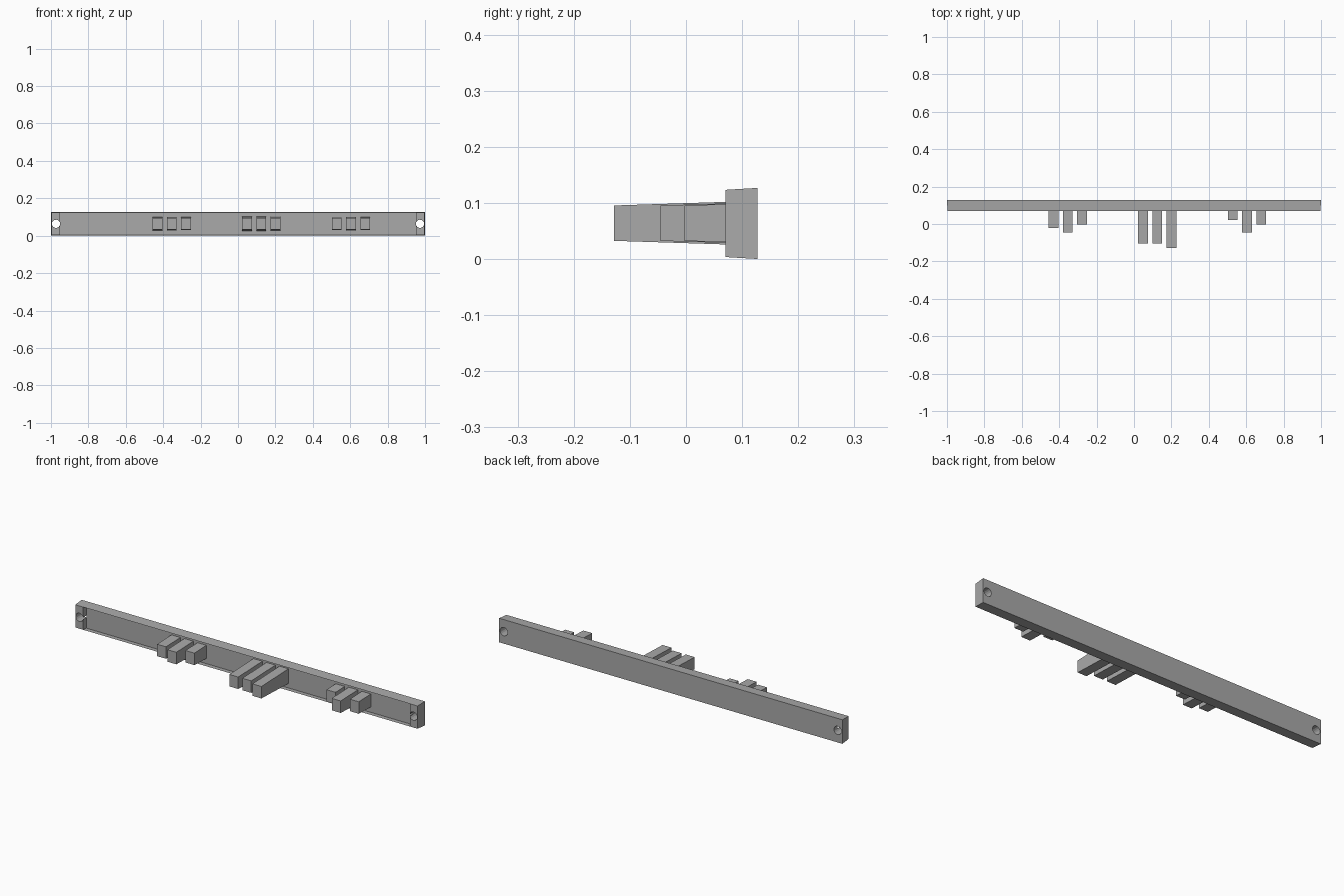
import bpy, bmesh, math

cube = bpy.data.objects.get("Cube")
if cube:
    bpy.data.objects.remove(cube, do_unlink=True)

grey = bpy.data.materials.new("plain grey")
grey.use_nodes = True
colour = (0.4, 0.4, 0.4, 1)
grey.diffuse_color = colour
grey.node_tree.nodes["Principled BSDF"].inputs["Base Color"].default_value = colour

BACK, FACE, END = 0.127, 0.097, 0.07   # plate back, plate front, end block front
MID = 0.0635                           # centre height


def finish(name, bm):
    bmesh.ops.recalc_face_normals(bm, faces=bm.faces)
    mesh = bpy.data.meshes.new(name)
    bm.to_mesh(mesh)
    bm.free()
    mesh.materials.append(grey)
    obj = bpy.data.objects.new(name, mesh)
    bpy.context.collection.objects.link(obj)
    return obj


def half_height(y):
    """Moulding draft of the rail: slightly taller towards its back."""
    return 0.0633 - 0.06 * (BACK - y)


def tooth(name, x0, x1, front):
    """Block whose height grows gently towards the plate."""
    bm = bmesh.new()
    bmesh.ops.create_cube(bm, size=1)
    for v in bm.verts:
        root = v.co.y > 0
        half = 0.0315 + (0.033 * (FACE - front) if root else 0)
        v.co.x = x1 if v.co.x > 0 else x0
        v.co.y = FACE + 0.004 if root else front
        v.co.z = MID + 0.0005 + math.copysign(half, v.co.z)
    return finish(name, bm)


# Rail: long plate with a raised block at each end, extruded from its plan
outer = 0.997
plan = [(-1, BACK), (-outer, END), (-0.952, END), (-0.952, FACE),
        (0.952, FACE), (0.952, END), (outer, END), (1, BACK)]
bm = bmesh.new()
low = [bm.verts.new((x, y, MID - half_height(y))) for x, y in plan]
high = [bm.verts.new((x, y, MID + half_height(y))) for x, y in plan]
bm.faces.new(low)
bm.faces.new(high)
for i in range(len(plan)):
    j = (i + 1) % len(plan)
    bm.faces.new((low[i], low[j], high[j], high[i]))
bmesh.ops.triangulate(bm, faces=[f for f in bm.faces if len(f.verts) > 4])
rail = finish("rail", bm)

# Screw holes through both end blocks
for side, label in ((-1, "right"), (1, "left")):
    bpy.ops.mesh.primitive_cylinder_add(
        vertices=16, radius=0.022, depth=0.3,
        location=(side * 0.973, 0.1, MID), rotation=(math.pi / 2, 0, 0))
    cutter = bpy.context.object
    cutter.name = label + "_hole_cutter"
    cutter.data.materials.append(grey)
    cutter.hide_render = True
    cutter.hide_set(True)
    cut = rail.modifiers.new(label + "_hole", "BOOLEAN")
    cut.operation = "DIFFERENCE"
    cut.solver = "EXACT"
    cut.object = cutter

# Three groups of three teeth: start of the group and the front of each tooth
groups = {
    "right": (-0.456, (-0.022, -0.045, -0.003)),
    "middle": (0.022, (-0.104, -0.104, -0.128)),
    "left": (0.502, (0.021, -0.045, -0.003)),
}
for label, (start, fronts) in groups.items():
    for i, front in enumerate(fronts):
        x = start + i * 0.076
        tooth(f"{label}_tooth_{i + 1}", x, x + 0.052, front)
